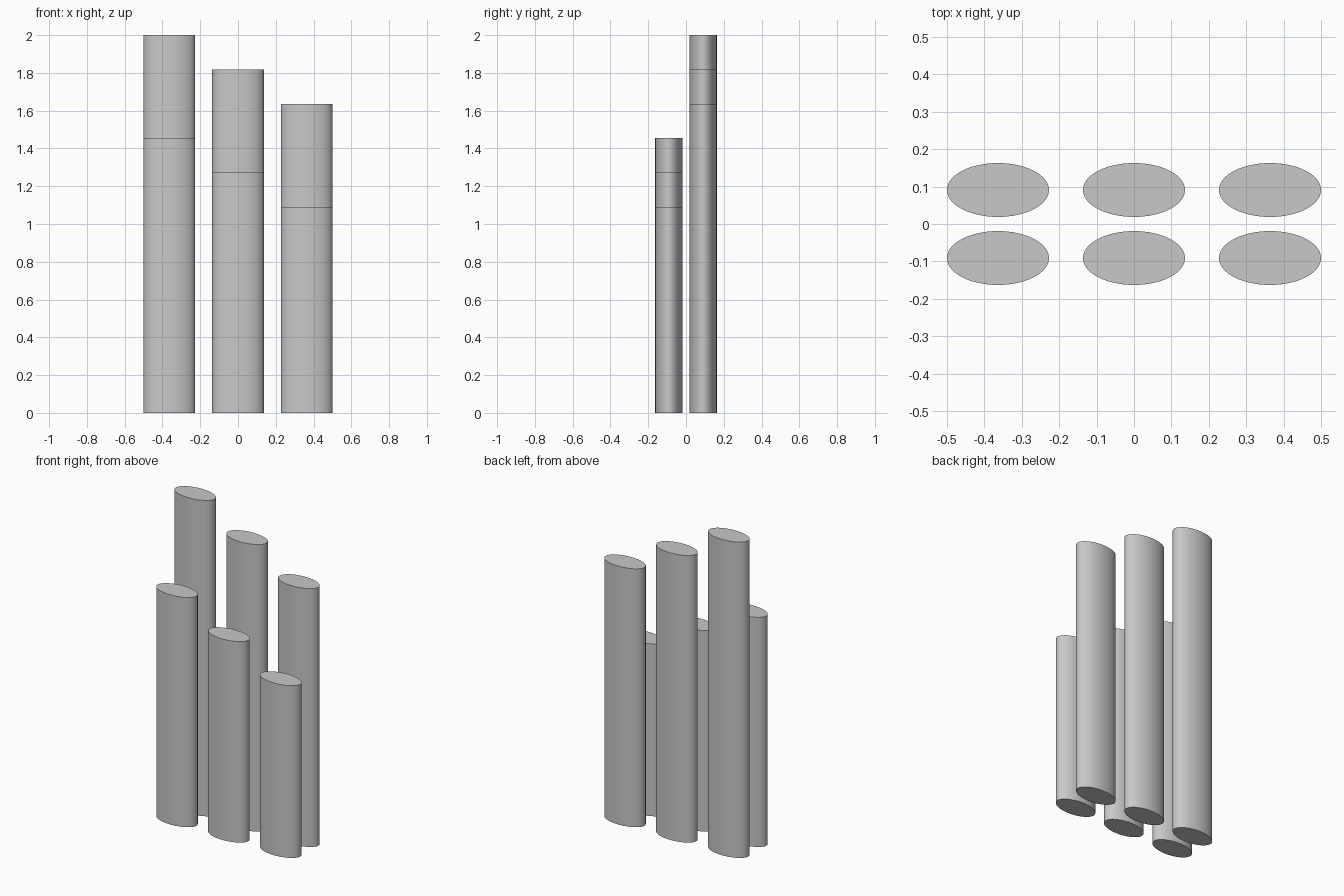
import bpy
import math

cube = bpy.data.objects.get("Cube")
if cube:
    bpy.data.objects.remove(cube, do_unlink=True)

# Single neutral grey
COLOUR = (0.58, 0.58, 0.58, 1.0)
grey = bpy.data.materials.new("neutral_grey")
grey.use_nodes = True
grey.diffuse_color = COLOUR
shader = next(n for n in grey.node_tree.nodes if n.type == "BSDF_PRINCIPLED")
shader.inputs["Base Color"].default_value = COLOUR

UNIT = 2 / 11                     # height step between neighbouring columns
RADIUS_X, RADIUS_Y = 0.75 * UNIT, 0.072


def column(name, x, y, height):
    """Upright elliptical column standing on the ground."""
    bpy.ops.mesh.primitive_cylinder_add(
        vertices=96, radius=1, depth=1, location=(x, y, height / 2))
    obj = bpy.context.object
    obj.name = name
    obj.scale = (RADIUS_X, RADIUS_Y, height)
    bpy.ops.object.transform_apply(location=False, rotation=False, scale=True)
    bpy.ops.object.shade_smooth_by_angle(angle=math.radians(30))
    obj.data.materials.append(grey)


# Two rows of three, each column one step shorter than the last
steps = 11
for row, y in (("back", UNIT / 2), ("front", -UNIT / 2)):
    for side, x in (("right", -2 * UNIT), ("middle", 0), ("left", 2 * UNIT)):
        column(f"{row}_{side}_column", x, y, steps * UNIT)
        steps -= 1
